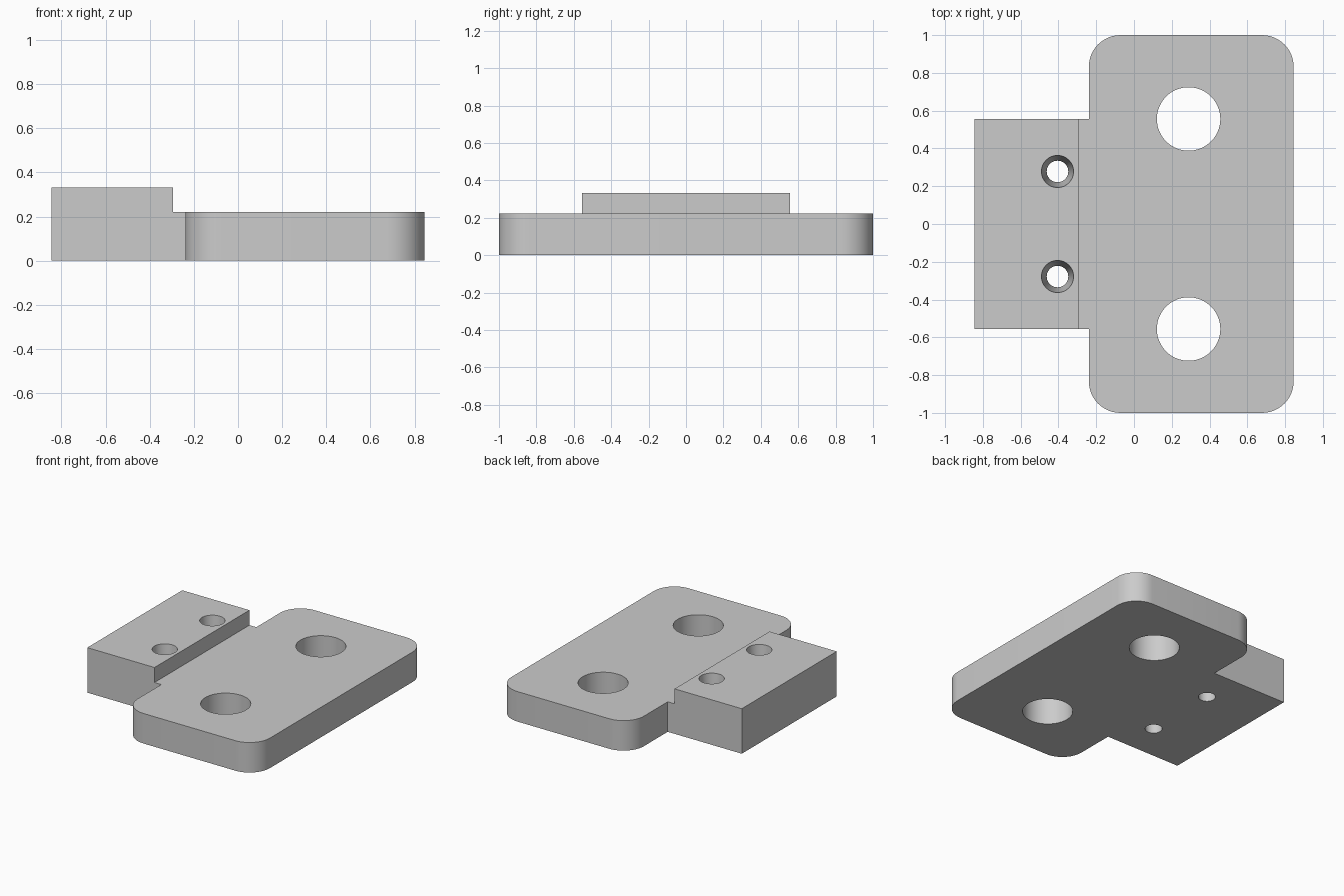
import bpy
import bmesh
from math import radians

cube = bpy.data.objects.get("Cube")
if cube:
    bpy.data.objects.remove(cube, do_unlink=True)

PLATE_TOP, BLOCK_TOP = 0.222, 0.333
LEFT, STEP, PLATE_LEFT, RIGHT = -0.845, -0.295, -0.239, 0.845
BLOCK_HALF = 0.555

grey = bpy.data.materials.new("plain grey")
grey.use_nodes = True
colour = (0.6, 0.6, 0.6, 1)
grey.diffuse_color = colour
grey.node_tree.nodes["Principled BSDF"].inputs["Base Color"].default_value = colour


def extruded(name, points, direction, rounded=0.0):
    """Extrude a flat outline, optionally rounding the edges along the extrusion."""
    bm = bmesh.new()
    face = bm.faces.new([bm.verts.new(p) for p in points])
    res = bmesh.ops.extrude_face_region(bm, geom=[face])
    moved = [v for v in res["geom"] if isinstance(v, bmesh.types.BMVert)]
    bmesh.ops.translate(bm, verts=moved, vec=direction)
    if rounded:
        uprights = [e for e in bm.edges
                    if abs(e.verts[0].co.z - e.verts[1].co.z) > 0.01]
        bmesh.ops.bevel(bm, geom=uprights, offset=rounded, segments=12,
                        profile=0.5, affect='EDGES')
    bmesh.ops.recalc_face_normals(bm, faces=bm.faces[:])
    mesh = bpy.data.meshes.new(name)
    bm.to_mesh(mesh)
    bm.free()
    mesh.materials.append(grey)
    obj = bpy.data.objects.new(name, mesh)
    bpy.context.collection.objects.link(obj)
    return obj


def combine(target, tool, operation):
    """Apply a boolean and remove the tool."""
    mod = target.modifiers.new(operation.lower(), 'BOOLEAN')
    mod.operation, mod.object, mod.solver = operation, tool, 'EXACT'
    bpy.ops.object.select_all(action='DESELECT')
    target.select_set(True)
    bpy.context.view_layer.objects.active = target
    bpy.ops.object.modifier_apply(modifier=mod.name)
    bpy.data.objects.remove(tool, do_unlink=True)


def drill(target, x, y, r_bottom, r_top, height):
    """Cut a straight or tapered hole whose radii hold at z = 0 and z = height."""
    margin = 0.1
    slope = (r_top - r_bottom) / height * margin
    bpy.ops.mesh.primitive_cone_add(
        vertices=64, radius1=r_bottom - slope, radius2=r_top + slope,
        depth=height + 2 * margin, location=(x, y, height / 2))
    cutter = bpy.context.object
    cutter.name = "hole_cutter"
    cutter.hide_render = True
    cutter.data.materials.append(grey)
    combine(target, cutter, 'DIFFERENCE')


# Rounded base plate
plate = extruded("mounting_plate",
                 [(PLATE_LEFT, -1, 0), (RIGHT, -1, 0), (RIGHT, 1, 0), (PLATE_LEFT, 1, 0)],
                 (0, 0, PLATE_TOP), rounded=0.167)

# Raised block with a low neck reaching into the plate
profile = [(LEFT, 0), (0, 0), (0, PLATE_TOP), (STEP, PLATE_TOP),
           (STEP, BLOCK_TOP), (LEFT, BLOCK_TOP)]
block = extruded("raised_block", [(x, -BLOCK_HALF, z) for x, z in profile],
                 (0, 2 * BLOCK_HALF, 0))
combine(plate, block, 'UNION')

# Large straight holes and small tapered holes, mirrored front to back
for side in (-1, 1):
    drill(plate, 0.289, side * 0.556, 0.168, 0.168, PLATE_TOP)
    drill(plate, -0.405, side * 0.278, 0.057, 0.085, BLOCK_TOP)

# Merge coplanar faces left by the joins
bm = bmesh.new()
bm.from_mesh(plate.data)
bmesh.ops.remove_doubles(bm, verts=bm.verts[:], dist=1e-5)
bmesh.ops.dissolve_limit(bm, angle_limit=radians(0.5), verts=bm.verts[:], edges=bm.edges[:])
bm.to_mesh(plate.data)
bm.free()

bpy.ops.object.select_all(action='DESELECT')
plate.select_set(True)
bpy.context.view_layer.objects.active = plate
bpy.ops.object.shade_smooth_by_angle(angle=radians(30))
